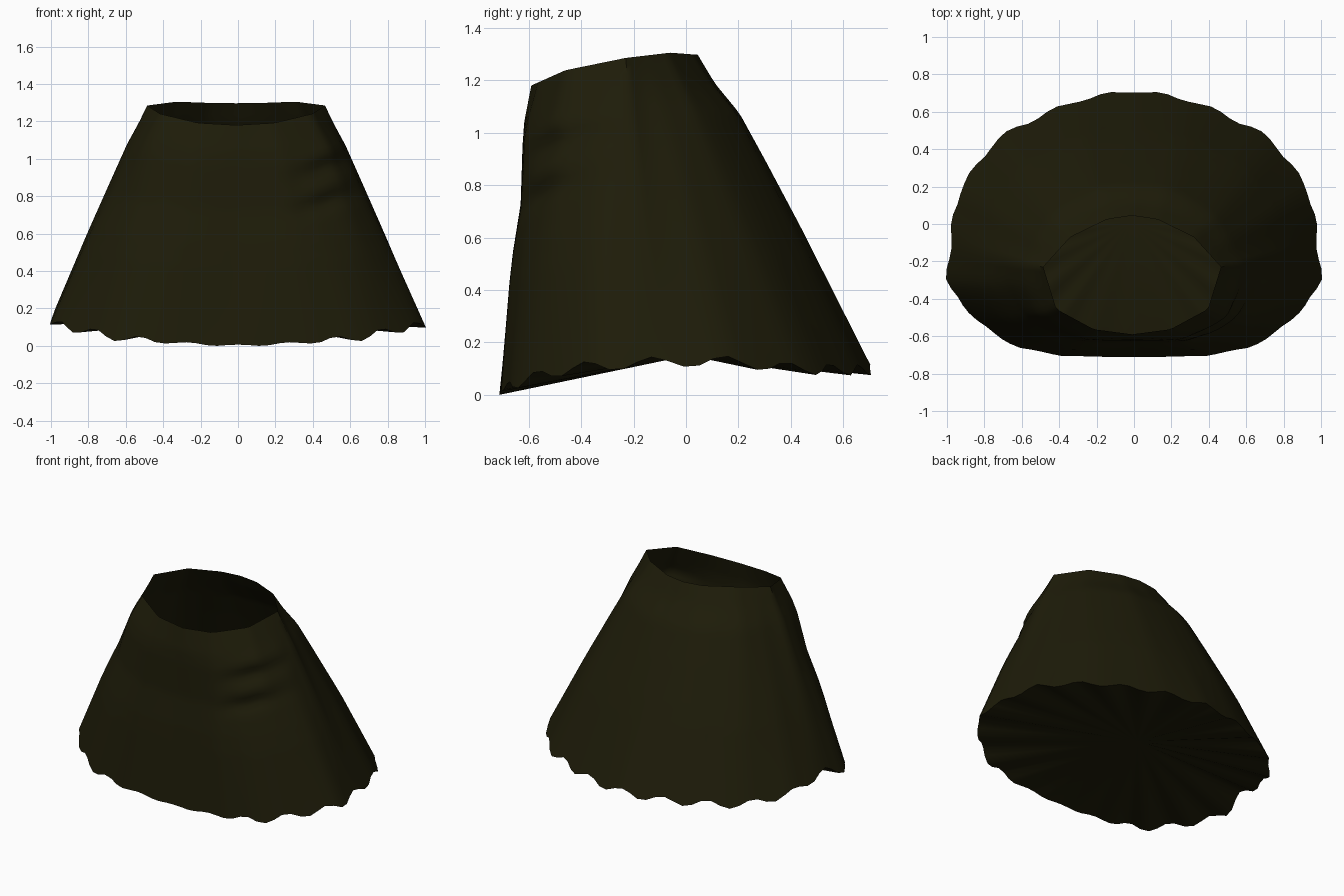
import bpy, bmesh, math
from mathutils import Vector

cube = bpy.data.objects.get("Cube")
if cube:
    bpy.data.objects.remove(cube, do_unlink=True)

STEPS = 24    # columns in each quarter of the skirt
RINGS = 40    # rings from hem to waist

# Half outlines seen from above: back to side, then side to front
HEM_BACK = [(0, .715), (.29, .667), (.52, .57), (.64, .51), (.76, .428), (.935, .177), (.97, 0), (.985, -.13)]
HEM_FRONT = [(.985, -.13), (1, -.32), (.93, -.42), (.83, -.52), (.735, -.6), (.6, -.665), (.38, -.706), (0, -.712)]
WAIST_BACK = [(0, .045), (.135, .025), (.33, -.07), (.475, -.23)]
WAIST_FRONT = [(.475, -.23), (.405, -.455), (.205, -.563), (0, -.59)]

# Heights along the depth of the model
HEM_HEIGHT = [(-.712, .012), (-.706, .03), (-.6, .075), (-.42, .115), (-.13, .135), (.15, .14), (.43, .11), (.715, .105)]
WAIST_HEIGHT = [(-.59, 1.18), (-.46, 1.238), (-.23, 1.285), (-.06, 1.305), (.045, 1.297)]

# Outward swell of the back, the front and the rounded corners, from hem to waist
BACK_SWELL = [(0, 0), (.45, .027), (.65, .033), (.81, .035), (.91, .004), (1, 0)]
FRONT_SWELL = [(0, 0), (.45, 0), (.61, -.009), (.8, .009), (.88, .013), (1, 0)]
CORNER_SWELL = [(0, 0), (.35, .022), (.82, .022), (1, 0)]


def resample(points, count):
    """Even steps by length along a polyline, both ends included."""
    pts = [Vector(p) for p in points]
    lengths = [(b - a).length for a, b in zip(pts, pts[1:])]
    result = []
    for i in range(count + 1):
        left = sum(lengths) * i / count
        for a, b, length in zip(pts, pts[1:], lengths):
            if left <= length + 1e-6:
                result.append(a.lerp(b, min(left / length, 1)))
                break
            left -= length
    return result


def interpolate(table, x):
    for (a, va), (b, vb) in zip(table, table[1:]):
        if x <= b:
            return va + (vb - va) * max(0, (x - a) / (b - a))
    return table[-1][1]


def full_loop(back, front):
    """Joins two quarter outlines and mirrors them into a closed loop."""
    half = resample(back, STEPS) + resample(front, STEPS)[1:]
    return half + [Vector((-p.x, p.y)) for p in reversed(half[1:-1])]


def bump(value, centre, width):
    return math.exp(-((value - centre) / width) ** 2)


def add_folds(p):
    """Two soft pinched folds on the upper front left."""
    if p.y > -.3:
        return p
    reach = bump(p.x, .47, .13)
    depth = 0
    for z in (.95, .76):
        slant = z + (p.x - .46) * .3
        depth += bump(p.z, slant, .045) - .5 * bump(p.z, slant + .09, .045)
    inward = Vector((-.45, .9, 0))
    return p + inward * (.022 * reach * depth)


def wall_point(low, high, t):
    """A point of the cloth between hem and waist, swelling outward."""
    p = low.lerp(high, t)
    outward = Vector((low.x, low.y, 0)).normalized()
    corner = abs(2 * outward.x * outward.y) * interpolate(CORNER_SWELL, t)
    if low.y > -.13:
        amount = (.25 + .75 * max(0, outward.y)) * interpolate(BACK_SWELL, t)
        corner *= 1.3 if low.x < 0 else 1
    else:
        blend = max(0, min(1, (-.13 - low.y) / .4))
        amount = (.25 * (1 - blend) * interpolate(BACK_SWELL, t)
                  + blend * interpolate(FRONT_SWELL, t))
    return add_folds(p + outward * (amount + corner))


def make_material(name, colour):
    mat = bpy.data.materials.new(name)
    mat.use_nodes = True
    mat.diffuse_color = colour
    shader = mat.node_tree.nodes["Principled BSDF"]
    shader.inputs["Base Color"].default_value = colour
    shader.inputs["Roughness"].default_value = .9
    return mat


# Slanted waist
waist = [Vector((p.x - .01, p.y, interpolate(WAIST_HEIGHT, p.y)))
         for p in full_loop(WAIST_BACK, WAIST_FRONT)]

# Hem cut in waves along the slope of the cloth, lifted at the right side
hem = []
for i, (p, top) in enumerate(zip(full_loop(HEM_BACK, HEM_FRONT), waist)):
    wave = .018 * math.cos(math.tau * 20 * i / len(waist))
    wave *= .3 if p.y < -.69 else 1
    lift = .06 * bump(p.y, -.1, .17) if p.x < -.8 else 0
    base = Vector((p.x, p.y, interpolate(HEM_HEIGHT, p.y) + lift))
    hem.append(base.lerp(top, wave))
lowest = min(p.z for p in hem)
for p in hem:
    p.z -= lowest

# Loft the cloth between the two loops
bm = bmesh.new()
rings = [[bm.verts.new(wall_point(low, high, r / RINGS)) for low, high in zip(hem, waist)]
         for r in range(RINGS + 1)]
count = len(hem)
for lower, upper in zip(rings, rings[1:]):
    for i in range(count):
        j = (i + 1) % count
        bm.faces.new((lower[j], lower[i], upper[i], upper[j]))

# Underside closed by a shallow fan
centre = bm.verts.new((-.02, .01, .15))
for i in range(count):
    bm.faces.new((rings[0][i], rings[0][(i + 1) % count], centre))
bmesh.ops.recalc_face_normals(bm, faces=bm.faces)

mesh = bpy.data.meshes.new("skirt")
bm.to_mesh(mesh)
bm.free()
skirt = bpy.data.objects.new("skirt", mesh)
bpy.context.collection.objects.link(skirt)
mesh.materials.append(make_material("dark olive cloth", (.0128, .0115, .0027, 1)))

bpy.ops.object.select_all(action='DESELECT')
skirt.select_set(True)
bpy.context.view_layer.objects.active = skirt
bpy.ops.object.shade_smooth_by_angle(angle=math.radians(50))
